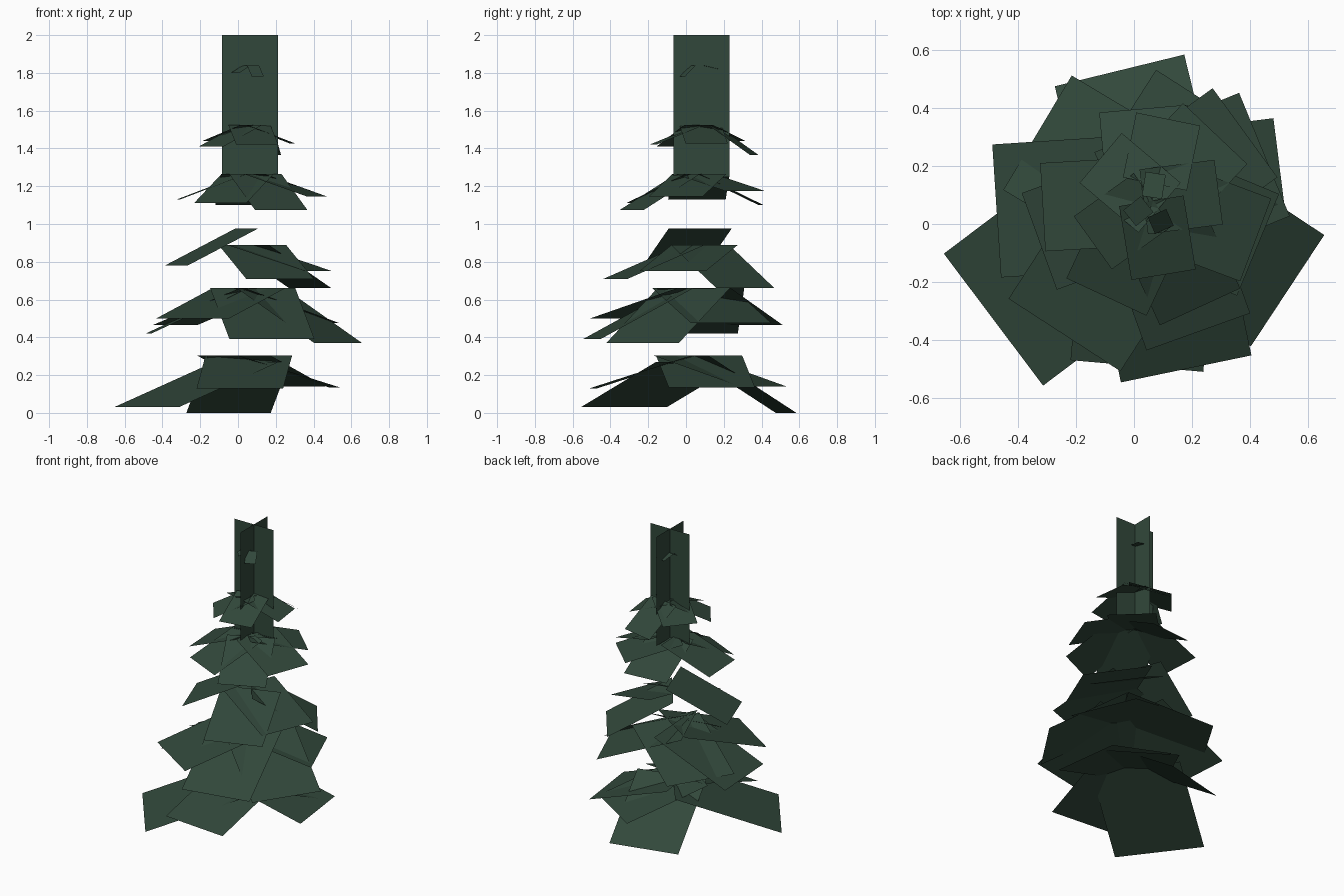
import bpy
from mathutils import Vector

if "Cube" in bpy.data.objects:
    bpy.data.objects.remove(bpy.data.objects["Cube"])

green = bpy.data.materials.new("dark_pine_green")
green.diffuse_color = (0.031, 0.064, 0.043, 1.0)
green.use_nodes = True
green.node_tree.nodes["Principled BSDF"].inputs["Base Color"].default_value = green.diffuse_color

AXIS = Vector((0.06, 0.08))   # centre line of the tree
RATIO = 1.24                  # bough length compared with its width


def sheet(name, corners):
    """One flat four-cornered foliage card."""
    me = bpy.data.meshes.new(name)
    me.from_pydata([tuple(c) for c in corners], [], [(0, 1, 2, 3)])
    me.materials.append(green)
    bpy.context.collection.objects.link(bpy.data.objects.new(name, me))


def bough(name, tip, width, z_root):
    """Drooping card: level outer edge, rising straight towards the centre line."""
    x, y, z_tip = tip
    mid = Vector((x, y))
    inward = (AXIS - mid).normalized()
    side = Vector((inward.y, -inward.x)) * width / 2
    run = ((RATIO * width) ** 2 - (z_root - z_tip) ** 2) ** 0.5
    root = mid + inward * run
    sheet(name, [(*(mid - side), z_tip), (*(mid + side), z_tip),
                 (*(root + side), z_root), (*(root - side), z_root)])


# Each tier: name, card width, root height, middle of each outer edge
tiers = [
    ("long_bottom_bough", 0.57, 0.27, [(-0.485, -0.33, 0.03)]),
    ("bottom_bough", 0.46, 0.305, [
        (-0.05, 0.53, 0.0), (0.51, 0.137, 0.135),
        (0.01, -0.49, 0.13), (0.27, 0.408, 0.14)]),
    ("lower_bough", 0.46, 0.66, [
        (0.53, -0.23, 0.37), (0.18, -0.50, 0.39), (-0.24, -0.383, 0.50),
        (-0.333, 0.315, 0.465), (-0.474, 0.045, 0.42), (0.45, 0.24, 0.475)]),
    ("middle_bough", 0.38, 0.89, [
        (0.222, -0.372, 0.71), (0.428, -0.072, 0.75), (0.383, 0.315, 0.66)]),
    ("raised_middle_bough", 0.355, 0.975, [(-0.327, -0.06, 0.78)]),
    ("upper_bough", 0.305, 1.265, [
        (-0.315, 0.058, 1.13), (-0.095, -0.252, 1.11), (0.228, -0.286, 1.075),
        (0.42, -0.055, 1.145), (0.28, 0.312, 1.175), (0.032, 0.398, 1.10)]),
    ("top_bough", 0.225, 1.525, [
        (0.102, -0.175, 1.42), (-0.142, -0.065, 1.41), (0.292, 0.11, 1.425),
        (0.118, 0.362, 1.365), (-0.115, 0.228, 1.44)]),
    ("tip_sprig", 0.07, 1.84, [
        (-0.015, 0.02, 1.80), (0.075, 0.175, 1.82), (0.105, -0.02, 1.78)]),
]
for name, width, z_root, tips in tiers:
    for i, tip in enumerate(tips):
        bough(f"{name}_{i + 1}", tip, width, z_root)

# Crossed upright cards forming the crown
HALF, LOW, HIGH = 0.148, 1.25, 2.0
CX, CY = 0.063, 0.083
for name, dx, dy in (("crown_across", HALF, 0), ("crown_along", 0, HALF)):
    sheet(name, [(CX - dx, CY - dy, LOW), (CX + dx, CY + dy, LOW),
                 (CX + dx, CY + dy, HIGH), (CX - dx, CY - dy, HIGH)])
